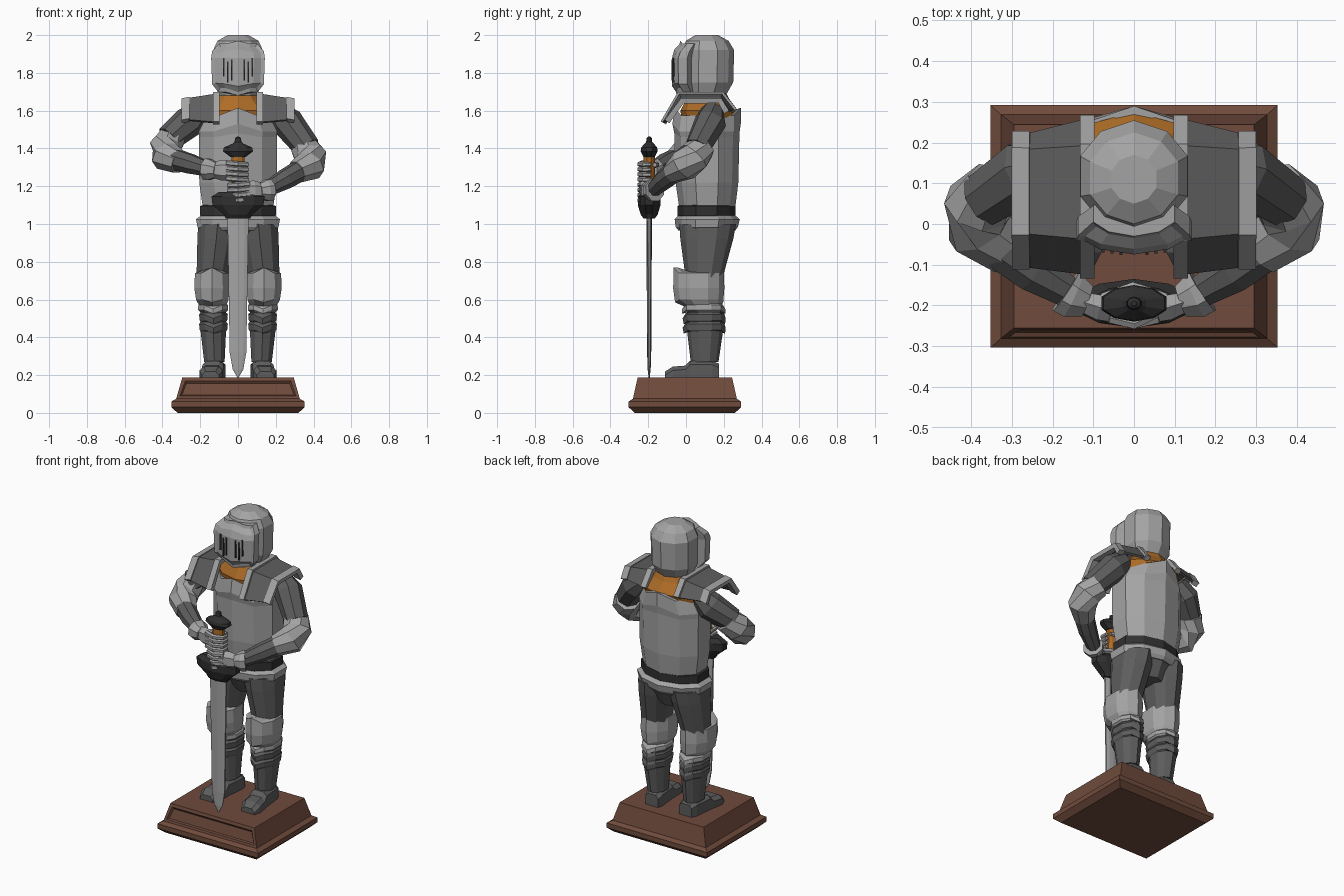
import bpy, bmesh, math
from mathutils import Vector

if "Cube" in bpy.data.objects:
    bpy.data.objects.remove(bpy.data.objects["Cube"])


def material(name, rgb):
    m = bpy.data.materials.new(name)
    m.diffuse_color = (*rgb, 1)
    m.use_nodes = True
    m.node_tree.nodes["Principled BSDF"].inputs["Base Color"].default_value = m.diffuse_color
    return m


LIGHT = material("light steel", (0.37, 0.37, 0.37))
DARK = material("dark steel", (0.11, 0.11, 0.11))
BLACK = material("black iron", (0.03, 0.03, 0.03))
LEATHER = material("tan leather", (0.42, 0.15, 0.02))
WOOD = material("brown wood", (0.16, 0.07, 0.045))


def finish(name, bm, mat):
    bmesh.ops.recalc_face_normals(bm, faces=bm.faces)
    me = bpy.data.meshes.new(name)
    bm.to_mesh(me)
    bm.free()
    me.materials.append(mat)
    ob = bpy.data.objects.new(name, me)
    bpy.context.collection.objects.link(ob)
    return ob


def loft(name, rings, mat, edit=None):
    """Closed skin through a list of point rings."""
    bm = bmesh.new()
    vs = [[bm.verts.new(p) for p in r] for r in rings]
    n = len(vs[0])
    for a, b in zip(vs, vs[1:]):
        for i in range(n):
            j = (i + 1) % n
            bm.faces.new((a[i], a[j], b[j], b[i]))
    bm.faces.new(vs[0][::-1])
    bm.faces.new(vs[-1])
    if edit:
        bmesh.ops.recalc_face_normals(bm, faces=bm.faces)
        edit(bm)
    return finish(name, bm, mat)


def ring(rx, y0, y1, z, cx=0, peak=0):
    """Ten-sided body section with a ridge at front and back."""
    d = y1 - y0
    half = [(0.62, y0 + .1 * d), (1, y0 + .32 * d), (1, y1 - .32 * d), (0.62, y1 - .1 * d)]
    pts = [(cx, y0, z + peak)] + [(cx + rx * u, y, z) for u, y in half]
    return pts + [(cx, y1, z + peak)] + [(cx - rx * u, y, z) for u, y in half[::-1]]


def body(name, rows, mat, edit=None):
    return loft(name, [ring(*r) for r in rows], mat, edit)


def tube(name, path, mat, n=8, flat=1):
    """Faceted limb through (x, y, z, radius) points."""
    P = [Vector(p[:3]) for p in path]
    rings = []
    for i, p in enumerate(P):
        t = (P[min(i + 1, len(P) - 1)] - P[max(i - 1, 0)]).normalized()
        u = t.cross(Vector((0, 0, 1))).normalized()
        v = u.cross(t)
        r = path[i][3]
        angs = [2 * math.pi * (k + .5) / n for k in range(n)]
        rings.append([p + u * r * flat * math.cos(a) + v * r * math.sin(a) for a in angs])
    return loft(name, rings, mat)


def plate(name, xa, la, xb, lb, thick, mat):
    """Bent plate between two y-z polylines at xa and xb."""
    bm = bmesh.new()
    A = [bm.verts.new((xa, *p)) for p in la]
    B = [bm.verts.new((xb, *p)) for p in lb]
    for i in range(len(A) - 1):
        bm.faces.new((A[i], A[i + 1], B[i + 1], B[i]))
    ob = finish(name, bm, mat)
    m = ob.modifiers.new("thickness", "SOLIDIFY")
    m.thickness, m.offset = thick, 0
    return ob


def inset_front(limit, thick, depth, zmin):
    def edit(bm):
        f = [f for f in bm.faces if f.normal.y < limit and f.calc_center_median().z > zmin]
        bmesh.ops.inset_region(bm, faces=f, thickness=thick, depth=depth, use_even_offset=True)
    return edit


# Wooden plinth with recessed front panel
def rect(hx, hy, z):
    return [(-hx, -hy - .006, z), (hx, -hy - .006, z), (hx, hy - .006, z), (-hx, hy - .006, z)]


def plinth_panel(bm):
    f = [f for f in bm.faces if f.normal.y < -.8 and f.calc_center_median().z > .1]
    bmesh.ops.inset_region(bm, faces=f, thickness=.025)
    bmesh.ops.inset_region(bm, faces=f, thickness=.012, depth=-.01)


loft("plinth", [rect(.32, .265, 0), rect(.353, .298, .03), rect(.353, .298, .06),
                rect(.327, .275, .075), rect(.295, .25, .187)], WOOD, plinth_panel)

# Helmet, visor and eye slits
body("helmet", [(.1, .0, .21, 1.68), (.13, -.02, .25, 1.75), (.132, -.02, .255, 1.92),
                (.108, .0, .225, 1.97), (.055, .05, .17, 2.0)], LIGHT)
body("visor", [(.105, -.05, .06, 1.7, 0, -.02), (.137, -.083, .05, 1.74, 0, -.015),
               (.142, -.085, .05, 1.88), (.137, -.07, .06, 1.915, 0, .015),
               (.10, -.03, .08, 1.955, 0, .015)], LIGHT, inset_front(-.3, .016, -.01, 1.6))
for s in (-1, 1):
    for k, (z0, z1) in enumerate([(1.76, 1.87), (1.75, 1.86), (1.78, 1.88)]):
        x, y = s * (.032 + .022 * k), -.077 + .15 * (.032 + .022 * k)
        loft("eye_slit", [[(x - .004, y - .004, z), (x + .004, y - .004, z),
                           (x + .004, y + .004, z), (x - .004, y + .004, z)] for z in (z0, z1)], BLACK)

# Torso, undershirt, belt and hips
body("breastplate", [(.185, -.035, .26, 1.08), (.205, -.055, .277, 1.22), (.207, -.062, .283, 1.46, 0, .02),
                     (.208, -.072, .29, 1.49, 0, .04), (.165, -.06, .29, 1.575, 0, .04)], LIGHT)
body("undershirt", [(.18, -.01, .25, 1.5), (.185, -.03, .275, 1.6), (.12, .0, .23, 1.66),
                    (.09, .03, .2, 1.72)], LEATHER)
body("belt", [(.19, -.035, .255, 1.03), (.2, -.045, .262, 1.045), (.2, -.045, .262, 1.095),
              (.185, -.035, .255, 1.1)], BLACK)
body("hip_band", [(.19, -.035, .255, 1.05), (.222, -.06, .285, 1.025), (.215, -.055, .275, .985),
                  (.2, -.04, .26, .965)], LIGHT)
body("hips", [(.2, -.03, .255, 1.02), (.19, -.03, .255, .97), (.07, .02, .21, .87)], DARK)

for s in (-1, 1):
    # Leg armour
    c = .125 * s
    body("thigh", [(.103, -.035, .265, 1.0, .108 * s), (.1, -.03, .25, .92, .115 * s),
                   (.08, .0, .19, .7, .14 * s)], DARK)
    body("knee_plate", [(.075, -.045, .19, .745, .138 * s, .025), (.09, -.065, .2, .74, .138 * s, .03),
                        (.093, -.068, .203, .66, .138 * s), (.086, -.058, .197, .6, .136 * s, -.015),
                        (.068, .0, .18, .56, .133 * s)], LIGHT)
    body("shin_collar", [(.07, .0, .19, .58, .132 * s), (.078, -.02, .208, .57, .132 * s, -.02),
                         (.08, -.022, .21, .545, .132 * s, -.02), (.07, .0, .2, .535, .132 * s)], LIGHT)
    for z in (.53, .48):
        body("shin_band", [(.07, .0, .2, z, .13 * s), (.076, -.018, .21, z - .01, .13 * s, -.02),
                           (.073, -.012, .207, z - .04, .13 * s, -.02), (.066, .0, .19, z - .05, .13 * s)], DARK)
    body("shin", [(.066, .005, .195, .56, .131 * s), (.068, .005, .197, .44, .131 * s),
                  (.054, .025, .172, .27, .125 * s)], DARK)
    # Boot, turned slightly outward
    rings = []
    for y, w, h in [(.175, .045, .26), (.14, .055, .275), (.02, .055, .275), (-.005, .058, .25),
                    (-.07, .062, .245), (-.11, .045, .22)]:
        x = .135 * s - .1 * s * y
        rings.append([(x - w, y, .185), (x + w, y, .185), (x + w, y, h - .02), (x + w * .6, y, h),
                      (x - w * .6, y, h), (x - w, y, h - .02)])
    loft("boot", rings, DARK)

    # Shoulder plate with raised inner and outer rims
    inner = [(-.12, 1.535), (-.035, 1.685), (.19, 1.685), (.255, 1.6)]
    outer = [(-.10, 1.55), (-.02, 1.66), (.18, 1.66), (.215, 1.6)]
    plate("shoulder_plate", .11 * s, inner, .27 * s, outer, .014, DARK)
    plate("shoulder_inner_rim", .097 * s, inner, .133 * s, inner, .032, LIGHT)
    plate("shoulder_outer_rim", .255 * s, outer, .298 * s, [(y, z - .008) for y, z in outer], .03, LIGHT)

    # Arms: the hand on the -x side sits higher on the grip
    e = .05 if s < 0 else 0
    w = 1.285 if s < 0 else 1.175
    tube("upper_arm", [(.2 * s, .14, 1.6, .06), (.26 * s, .13, 1.54, .085), (.37 * s, .06, 1.40 + e, .07)], DARK)
    tube("elbow_guard", [(.345 * s, .085, 1.41 + e, .075), (.385 * s, .045, 1.36 + e, .085),
                         (.38 * s, -.01, 1.31 + e, .085), (.31 * s, -.07, 1.275 + e, .062)], LIGHT)
    tube("forearm", [(.36 * s, -.035, 1.3 + e, .06), (.25 * s, -.115, (1.3 + e + w) / 2, .055),
                     (.14 * s, -.18, w, .038)], DARK)
    tube("cuff", [(.168 * s, -.165, w + .005, .062), (.15 * s, -.177, w + .003, .06),
                  (.115 * s, -.19, w, .042)], LIGHT)
    tube("palm", [(.13 * s, -.19, w, .042), (.085 * s, -.205, w, .055), (.03 * s, -.215, w - .002, .052)],
         LIGHT, 6, .65)
    for k in range(4):
        z = w + .038 - .027 * k
        tube("finger", [(.06 * s, -.23, z, .015), (.0, -.245, z - .006, .015),
                        (-.05 * s, -.222, z - .008, .014), (-.05 * s, -.185, z - .008, .011)], LIGHT, 6)
    tube("thumb", [(.075 * s, -.185, w + .02, .018), (.0, -.155, w + .03, .015),
                   (-.035 * s, -.165, w + .028, .012)], LIGHT, 6)


# Sword: blade, guard, grip and pommel
def sword_part(name, rows, mat):
    body(name, [(rx, -.195 - ry, -.195 + ry, z) for rx, ry, z in rows], mat)


sword_part("blade", [(.003, .003, .187), (.028, .008, .23), (.044, .011, .32), (.056, .015, 1.05)], LIGHT)
sword_part("guard", [(.065, .03, 1.03), (.075, .045, 1.05), (.135, .06, 1.1), (.14, .06, 1.145),
                     (.1, .045, 1.17)], BLACK)
sword_part("grip", [(.036, .03, 1.15), (.034, .03, 1.37)], LEATHER)
sword_part("pommel", [(.04, .03, 1.355), (.08, .045, 1.385), (.075, .042, 1.405), (.03, .025, 1.425),
                      (.018, .016, 1.435), (.016, .014, 1.455), (.006, .006, 1.462)], BLACK)
